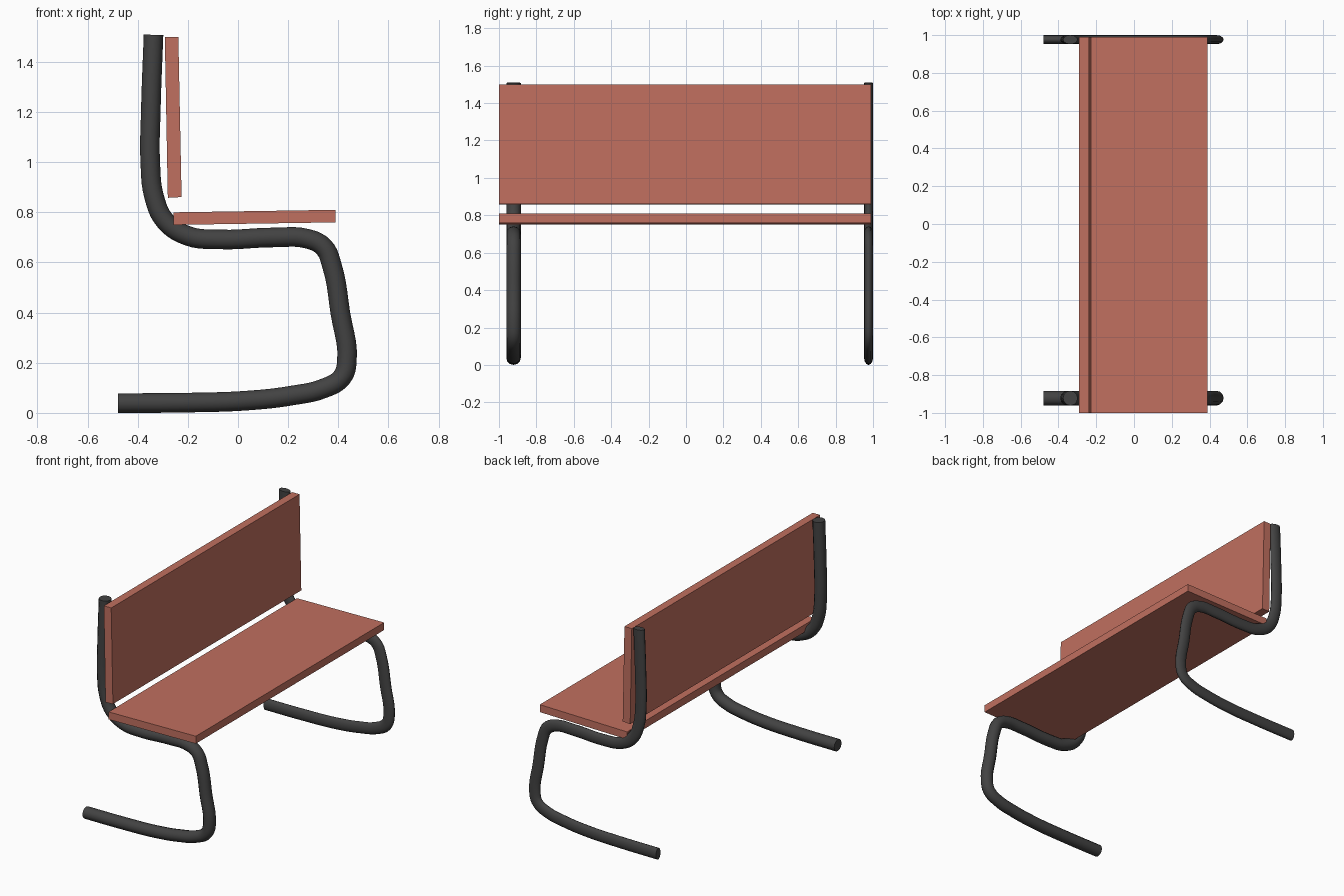
import bpy, bmesh

if "Cube" in bpy.data.objects:
    bpy.data.objects.remove(bpy.data.objects["Cube"])

def material(name, color):
    m = bpy.data.materials.new(name)
    m.diffuse_color = color
    m.use_nodes = True
    m.node_tree.nodes["Principled BSDF"].inputs["Base Color"].default_value = m.diffuse_color
    return m

RED = material("red_board", (0.53, 0.16, 0.115, 1))
DARK = material("dark_tube", (0.055, 0.055, 0.055, 1))

def board(name, profile, y0, y1):
    """Extrude an xz profile along y."""
    bm = bmesh.new()
    face = bm.faces.new([bm.verts.new((x, y0, z)) for x, z in profile])
    ext = bmesh.ops.extrude_face_region(bm, geom=[face])
    verts = [v for v in ext["geom"] if isinstance(v, bmesh.types.BMVert)]
    bmesh.ops.translate(bm, verts=verts, vec=(0, y1 - y0, 0))
    bmesh.ops.recalc_face_normals(bm, faces=bm.faces)
    me = bpy.data.meshes.new(name)
    bm.to_mesh(me)
    bm.free()
    me.materials.append(RED)
    bpy.context.collection.objects.link(bpy.data.objects.new(name, me))

def tube_frame(name, path, radius, y, half_width):
    """Bent tube along an xz path, flattened in y to half_width."""
    cu = bpy.data.curves.new(name, 'CURVE')
    cu.dimensions = '3D'
    cu.bevel_depth = radius
    cu.bevel_resolution = 4
    cu.resolution_u = 5
    cu.use_fill_caps = True
    sp = cu.splines.new('BEZIER')
    sp.bezier_points.add(len(path) - 1)
    for p, (x, z) in zip(sp.bezier_points, path):
        p.co = (x, 0, z)
        p.handle_left_type = p.handle_right_type = 'AUTO'
    cu.materials.append(DARK)
    ob = bpy.data.objects.new(name, cu)
    bpy.context.collection.objects.link(ob)
    ob.location.y = y
    ob.scale.y = half_width / radius
    bpy.ops.object.select_all(action='DESELECT')
    ob.select_set(True)
    bpy.context.view_layer.objects.active = ob
    bpy.ops.object.convert(target='MESH')
    bpy.ops.object.shade_smooth_by_angle(angle=0.7)

# Seat and backrest boards
board("seat", [(-.257, .75), (.388, .76), (.388, .81), (-.257, .80)], -1, .99)
board("backrest", [(-.28, .858), (-.225, .861), (-.238, 1.5), (-.292, 1.5)], -1, .99)

# Cantilever tube frames, the far one flattened
PATH = [(-.478, .039), (-.2, .041), (.05, .050), (.22, .070), (.34, .097),
        (.413, .140), (.434, .20), (.408, .40), (.374, .59), (.342, .661),
        (.275, .695), (.15, .700), (-.08, .692), (-.20, .706), (-.29, .765),
        (-.334, .86), (-.350, 1.0), (-.348, 1.2), (-.337, 1.508)]
tube_frame("left_frame", PATH, .039, -.922, .039)
tube_frame("right_frame", PATH, .039, .976, .024)
